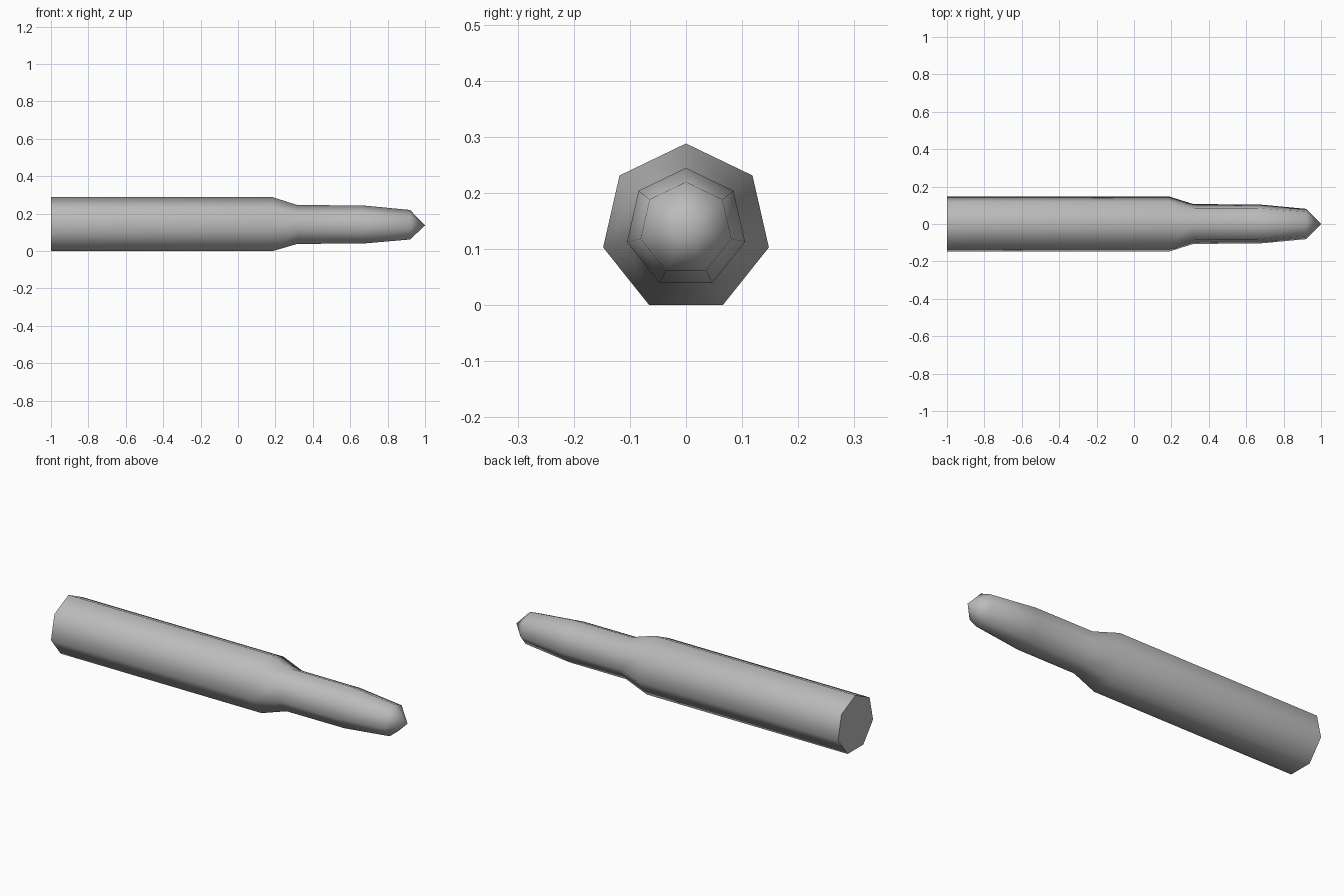
import bpy, bmesh, math

cube = bpy.data.objects.get("Cube")
if cube:
    bpy.data.objects.remove(cube, do_unlink=True)

SIDES = 7
AXIS_Z = 0.1515 * math.cos(math.pi / SIDES)   # lowest flat rests on the ground

# Single grey metal
metal = bpy.data.materials.new("grey_metal")
metal.use_nodes = True
colour = (0.5, 0.5, 0.5, 1)
metal.diffuse_color = colour
metal.node_tree.nodes["Principled BSDF"].inputs["Base Color"].default_value = colour

# Profile along x: (position, radius) for case, shoulder, neck and nose
profile = [(-1, 0.1515), (0.185, 0.1515), (0.32, 0.1085), (0.66, 0.108), (0.92, 0.083)]

bm = bmesh.new()


def ring(x, radius):
    angles = [2 * math.pi * i / SIDES for i in range(SIDES)]
    return [bm.verts.new((x, radius * math.sin(a), AXIS_Z + radius * math.cos(a)))
            for a in angles]


rings = [ring(x, r) for x, r in profile]

# Flat base, side walls and pointed tip
bm.faces.new(rings[0])
tip = bm.verts.new((1, 0, AXIS_Z))
for i in range(SIDES):
    j = (i + 1) % SIDES
    for a, b in zip(rings, rings[1:]):
        bm.faces.new((a[i], a[j], b[j], b[i]))
    bm.faces.new((rings[-1][i], rings[-1][j], tip))
bmesh.ops.recalc_face_normals(bm, faces=bm.faces)

mesh = bpy.data.meshes.new("cartridge")
bm.to_mesh(mesh)
bm.free()
mesh.materials.append(metal)
cartridge = bpy.data.objects.new("cartridge", mesh)
bpy.context.collection.objects.link(cartridge)

# Smooth walls with a crisp base edge
bpy.ops.object.select_all(action='DESELECT')
cartridge.select_set(True)
bpy.context.view_layer.objects.active = cartridge
bpy.ops.object.shade_smooth_by_angle(angle=math.radians(65))
